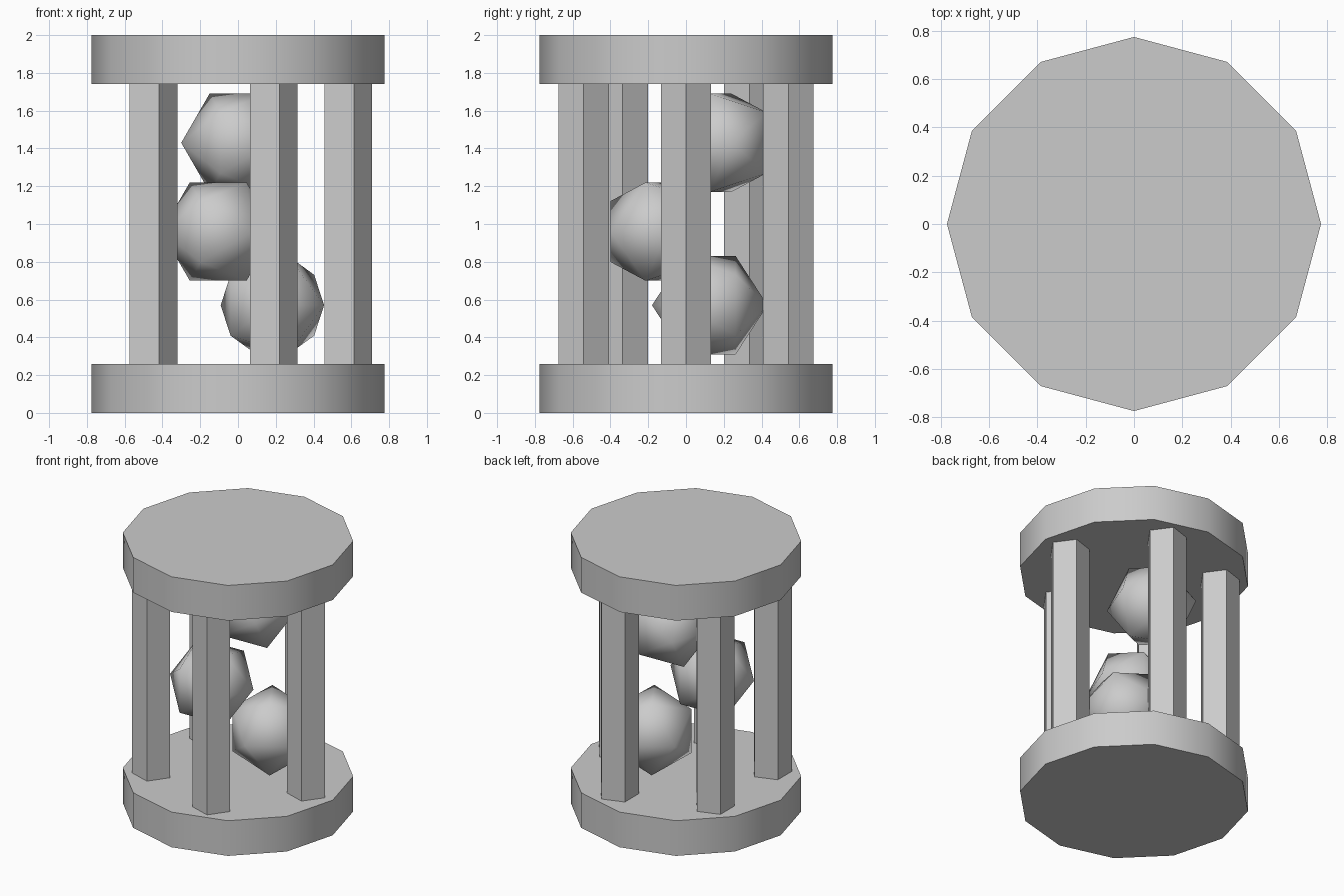
import bpy
from math import radians, cos, sin, tau

cube = bpy.data.objects.get("Cube")
if cube:
    bpy.data.objects.remove(cube, do_unlink=True)

GREY = (0.6, 0.6, 0.6, 1)
grey = bpy.data.materials.new("plain grey")
grey.use_nodes = True
grey.diffuse_color = GREY
grey.node_tree.nodes["Principled BSDF"].inputs["Base Color"].default_value = GREY


def finish(name, angle):
    obj = bpy.context.object
    obj.name = name
    obj.data.materials.append(grey)
    bpy.ops.object.transform_apply(location=False, rotation=True, scale=True)
    bpy.ops.object.shade_smooth_by_angle(angle=radians(angle))
    return obj


def prism(name, sides, radius, x, y, bottom, top, turn):
    bpy.ops.mesh.primitive_cylinder_add(
        vertices=sides, radius=radius, depth=top - bottom,
        location=(x, y, (bottom + top) / 2), rotation=(0, 0, turn))
    return finish(name, 35)


# Twelve-sided end discs
prism("base_disc", 12, 0.775, 0, 0, 0, 0.26, 0)
prism("top_disc", 12, 0.775, 0, 0, 1.74, 2, 0)

# Ring of five-sided posts, each with one corner facing +x
for i in range(5):
    a = tau * i / 5
    prism(f"post_{i + 1}", 5, 0.14, 0.57 * cos(a), 0.57 * sin(a),
          0.25, 1.75, radians(-90))

# Faceted balls held inside the cage, lying on their sides
BALLS = {
    "lower_ball": ((0.182, 0.126, 0.57), 0),
    "middle_ball": ((-0.105, -0.157, 0.96), 37.4),
    "upper_ball": ((0, 0.183, 1.43), 37.4),
}
for name, (place, yaw) in BALLS.items():
    bpy.ops.mesh.primitive_ico_sphere_add(
        subdivisions=1, radius=0.306, location=place,
        rotation=(radians(90), 0, radians(yaw)))
    finish(name, 60)
